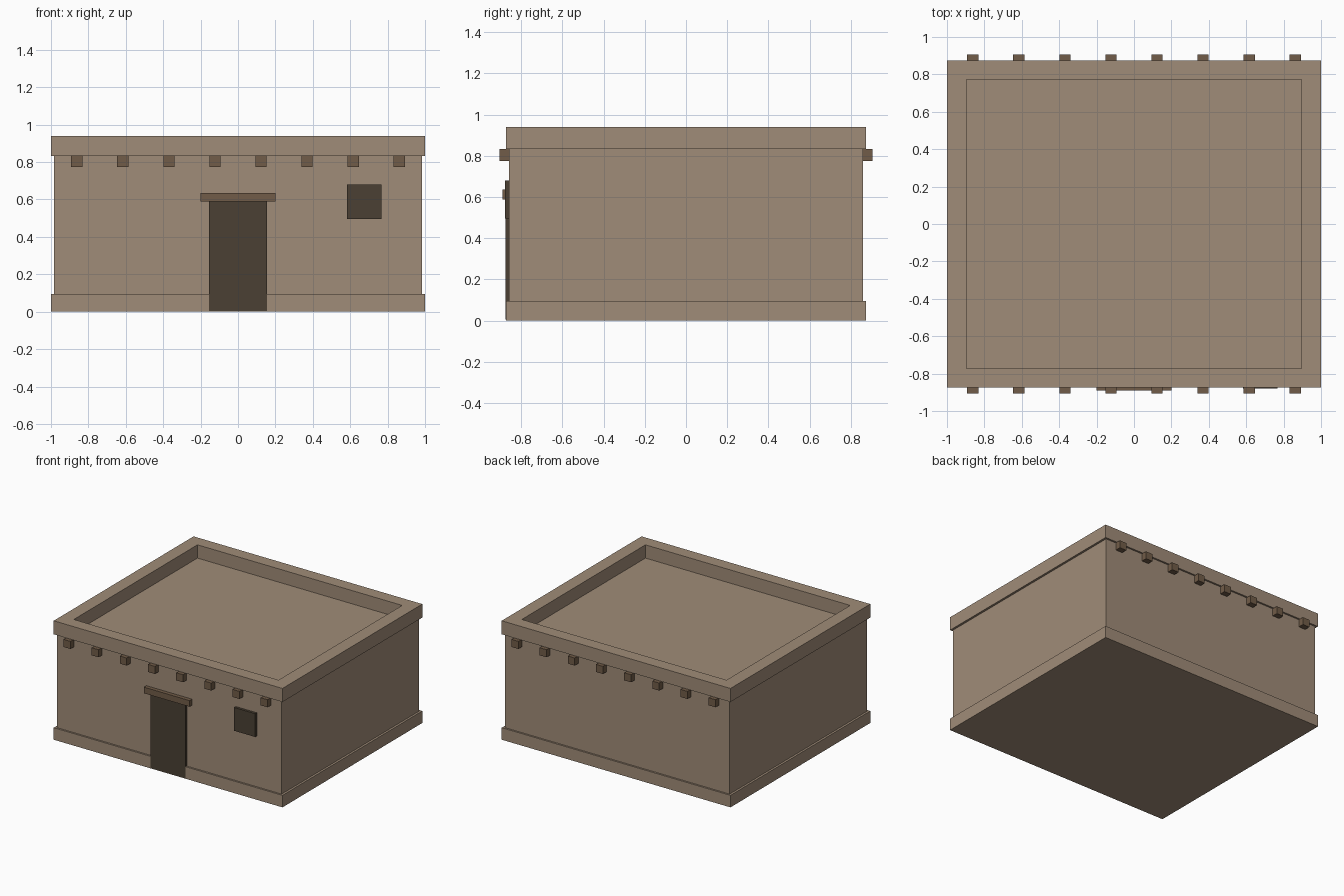
import bpy
import bmesh

if "Cube" in bpy.data.objects:
    bpy.data.objects.remove(bpy.data.objects["Cube"])


def material(name, rgb):
    m = bpy.data.materials.new(name)
    m.diffuse_color = (*rgb, 1)
    m.use_nodes = True
    m.node_tree.nodes["Principled BSDF"].inputs["Base Color"].default_value = m.diffuse_color
    return m


ADOBE = material("adobe", (0.352, 0.262, 0.188))
TIMBER = material("timber", (0.165, 0.107, 0.065))
DARK = material("dark_opening", (0.069, 0.051, 0.033))


def finish(name, bm, mat):
    mesh = bpy.data.meshes.new(name)
    bm.to_mesh(mesh)
    bm.free()
    mesh.materials.append(mat)
    obj = bpy.data.objects.new(name, mesh)
    bpy.context.collection.objects.link(obj)
    return obj


def box(name, x, y, z, mat):
    """Box from (min, max) ranges on each axis."""
    bm = bmesh.new()
    bmesh.ops.create_cube(bm, size=1)
    for v in bm.verts:
        for i, (lo, hi) in enumerate((x, y, z)):
            v.co[i] = lo if v.co[i] < 0 else hi
    return finish(name, bm, mat)


def ring(name, outer, inner, z, mat):
    """Rectangular frame between two half-sizes."""
    bm = bmesh.new()
    loops = []
    for (hx, hy), h in ((outer, z[0]), (outer, z[1]), (inner, z[1]), (inner, z[0])):
        loops.append([bm.verts.new((sx * hx, sy * hy, h))
                      for sx, sy in ((-1, -1), (1, -1), (1, 1), (-1, 1))])
    for a, b in zip(loops, loops[1:] + loops[:1]):
        for i in range(4):
            j = (i + 1) % 4
            bm.faces.new((a[i], a[j], b[j], b[i]))
    bmesh.ops.recalc_face_normals(bm, faces=bm.faces)
    return finish(name, bm, mat)


# Plinth, walls with flat roof, and parapet
box("plinth", (-1, 1), (-0.873, 0.873), (0, 0.095), ADOBE)
box("walls", (-0.983, 0.983), (-0.859, 0.859), (0.05, 0.835), ADOBE)
ring("parapet", (1, 0.873), (0.895, 0.772), (0.833, 0.94), ADOBE)

# Roof beam ends along front and back
for side, s in (("front", -1), ("back", 1)):
    for i in range(8):
        x = -0.862 + i * 0.2463
        box(f"{side}_beam_{i + 1}", (x - 0.03, x + 0.03),
            tuple(sorted((s * 0.8, s * 0.905))), (0.774, 0.834), TIMBER)

# Door, lintel and window on the front
box("door", (-0.154, 0.154), (-0.875, -0.84), (0.005, 0.588), DARK)
box("lintel", (-0.2, 0.2), (-0.89, -0.84), (0.588, 0.636), TIMBER)
box("window", (0.582, 0.766), (-0.879, -0.84), (0.496, 0.68), DARK)
